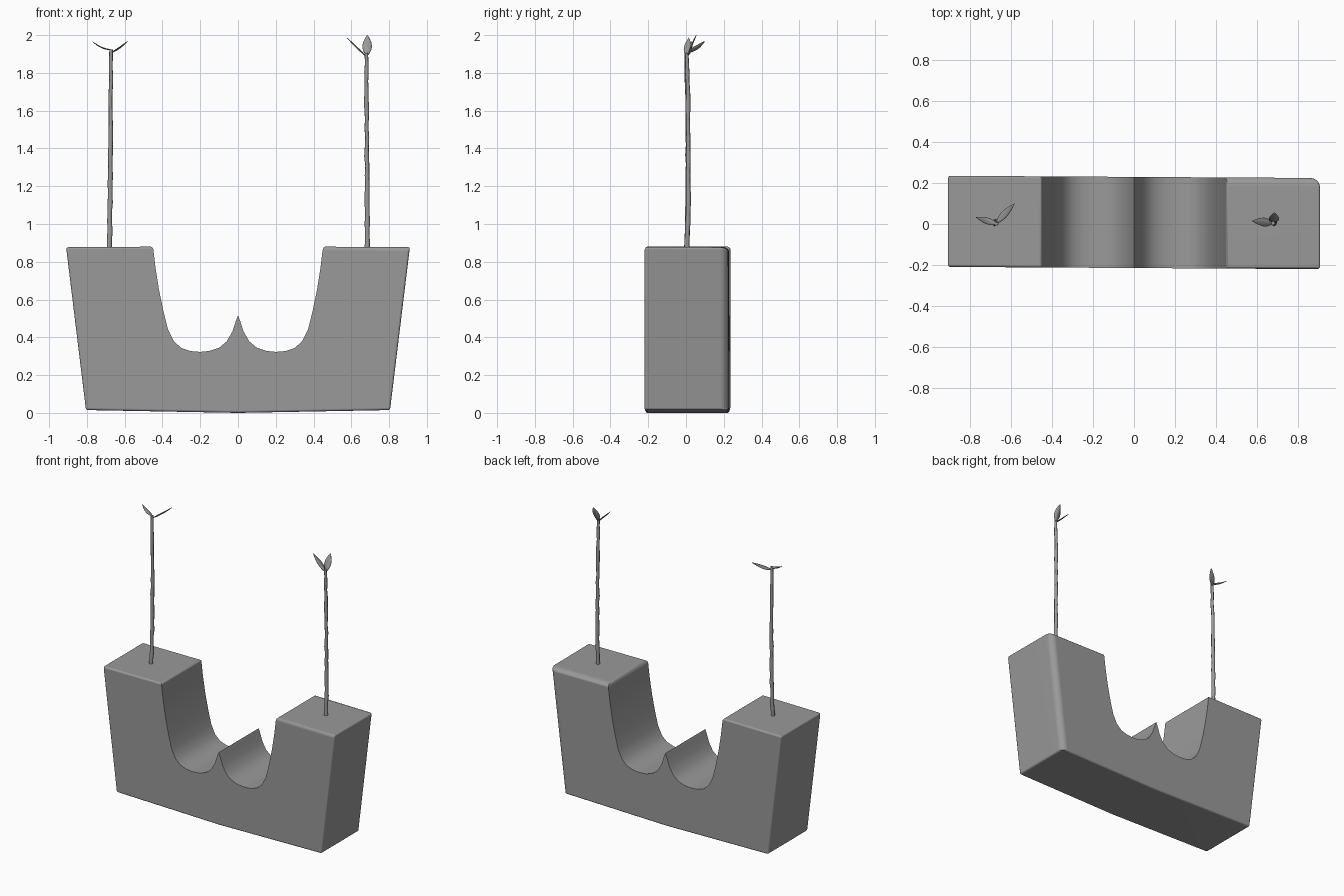
import bpy, bmesh, math, random
from mathutils import Vector

random.seed(4)
cube = bpy.data.objects.get("Cube")
if cube:
    bpy.data.objects.remove(cube, do_unlink=True)

# One plain grey for everything
grey = bpy.data.materials.new("stone_grey")
grey.use_nodes = True
tone = (0.32, 0.32, 0.32, 1.0)
grey.diffuse_color = tone
bsdf = next(n for n in grey.node_tree.nodes if n.type == 'BSDF_PRINCIPLED')
bsdf.inputs["Base Color"].default_value = tone


def add_object(name, bm):
    bmesh.ops.recalc_face_normals(bm, faces=bm.faces)
    mesh = bpy.data.meshes.new(name)
    bm.to_mesh(mesh)
    bm.free()
    mesh.materials.append(grey)
    obj = bpy.data.objects.new(name, mesh)
    bpy.context.collection.objects.link(obj)
    bpy.ops.object.select_all(action='DESELECT')
    obj.select_set(True)
    bpy.context.view_layer.objects.active = obj
    return obj


# Body: U-shaped block with two scooped cups meeting in a central ridge
def build_body():
    scoop = [(0.45, 0.88), (0.437, 0.77), (0.418, 0.65), (0.393, 0.53),
             (0.37, 0.44), (0.34, 0.38), (0.30, 0.343), (0.25, 0.327),
             (0.20, 0.323), (0.15, 0.328), (0.10, 0.345), (0.06, 0.378),
             (0.03, 0.43), (0.012, 0.485)]
    half = [(0.805, 0.015), (0.91, 0.877)] + scoop
    outline = half + [(0, 0.515)] + [(-x, z) for x, z in reversed(half)] + [(0, 0)]
    bm = bmesh.new()
    front = bm.faces.new([bm.verts.new((x, -0.215 - 0.006 * x, z)) for x, z in outline])
    made = bmesh.ops.extrude_face_region(bm, geom=[front])
    back_verts = [g for g in made["geom"] if isinstance(g, bmesh.types.BMVert)]
    bmesh.ops.translate(bm, verts=back_verts, vec=(0, 0.445, 0))
    # Round the outer edges, most of all the back corner of the left block
    weight = bm.edges.layers.float.new("bevel_weight_edge")
    for e in bm.edges:
        mid = (e.verts[0].co + e.verts[1].co) / 2
        outer = mid.z < 0.02 or abs(mid.x) > 0.8 or mid.z > 0.87
        if not outer or (abs(mid.x) < 0.01 and abs(mid.y) < 0.1):
            continue
        soft = mid.y > 0.1 and mid.x > 0.4 and mid.z > 0.1
        e[weight] = 0.9 if soft else 0.25
    obj = add_object("block_body", bm)
    bev = obj.modifiers.new("rounded_edges", 'BEVEL')
    bev.limit_method = 'WEIGHT'
    bev.width = 0.05
    bev.segments = 4
    bpy.ops.object.modifier_apply(modifier=bev.name)
    bpy.ops.object.shade_smooth_by_angle(angle=math.radians(35))
    wn = obj.modifiers.new("face_normals", 'WEIGHTED_NORMAL')
    wn.keep_sharp = True


# Stem: slightly wobbly thin tube
def build_stem(name, base, top, bend):
    bm = bmesh.new()
    base, top = Vector(base), Vector(top)
    rings, sides = 22, 8
    loops = []
    for i in range(rings):
        t = i / (rings - 1)
        c = base.lerp(top, t) + Vector((0, bend * math.sin(math.pi * t), 0))
        c += Vector((random.uniform(-1, 1), random.uniform(-1, 1), 0)) * 0.002
        r = 0.0135 - 0.003 * t + random.uniform(-0.0015, 0.0015)
        loops.append([bm.verts.new(c + Vector((math.cos(a), math.sin(a), 0)) * r)
                      for a in (math.tau * k / sides for k in range(sides))])
    for lo, hi in zip(loops, loops[1:]):
        for k in range(sides):
            n = (k + 1) % sides
            bm.faces.new((lo[k], lo[n], hi[n], hi[k]))
    bm.faces.new(loops[0])
    bm.faces.new(loops[-1])
    add_object(name, bm)
    bpy.ops.object.shade_smooth_by_angle(angle=math.radians(50))


# Leaf: pointed, folded blade that sags between base and tip
def build_leaf(name, base, tip, across, width, sag):
    bm = bmesh.new()
    base, tip = Vector(base), Vector(tip)
    along = (tip - base).normalized()
    across = Vector(across)
    across = (across - along * across.dot(along)).normalized()
    normal = across.cross(along)
    steps = 8
    rows = []
    for i in range(steps + 1):
        t = i / steps
        c = base.lerp(tip, t) - Vector((0, 0, sag * math.sin(math.pi * t)))
        w = width / 2 * (0.08 + 0.92 * math.sin(math.pi * t ** 0.85))
        if i == steps:
            w = 0.001
        rows.append([bm.verts.new(c + across * w * s + normal * abs(s) * w * 0.25)
                     for s in (-1, 0, 1)])
    for a, b in zip(rows, rows[1:]):
        for k in range(2):
            bm.faces.new((a[k], a[k + 1], b[k + 1], b[k]))
    obj = add_object(name, bm)
    thick = obj.modifiers.new("thickness", 'SOLIDIFY')
    thick.thickness = 0.003
    thick.offset = 0
    bpy.ops.object.shade_smooth_by_angle(angle=math.radians(40))


build_body()
build_stem("right_stem", (-0.68, 0.005, 0.86), (-0.672, 0.0, 1.925), 0.008)
build_stem("left_stem", (0.685, 0.005, 0.86), (0.68, 0.005, 1.905), 0.008)

# Right sprout spreads flat, left sprout stands upright
build_leaf("right_outer_leaf", (-0.67, 0.0, 1.922), (-0.77, 0.032, 1.965),
           (0, 1, 0), 0.032, 0.012)
build_leaf("right_inner_leaf", (-0.672, 0.005, 1.905), (-0.585, 0.098, 1.967),
           (0.7, -0.7, 0.3), 0.035, 0.008)
build_leaf("left_outer_leaf", (0.68, 0.005, 1.885), (0.578, 0.015, 1.985),
           (0, 1, 0), 0.042, 0.004)
build_leaf("left_upright_leaf", (0.683, 0.01, 1.89), (0.685, 0.055, 2.0),
           (1, 0, 0), 0.05, 0.0)
